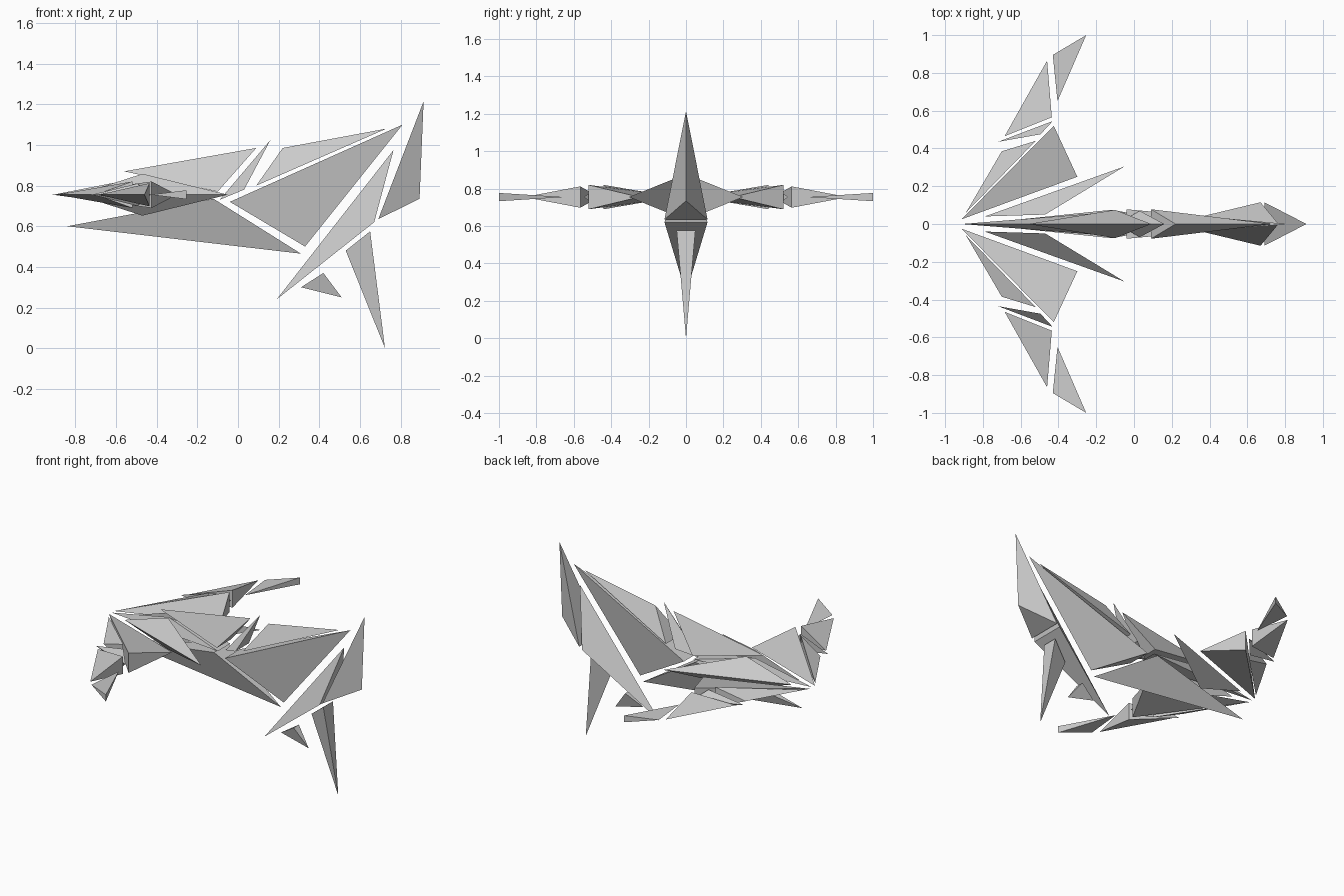
import bpy, bmesh

def shard(name, pts):
    """Flat-faced tetrahedral splinter"""
    me = bpy.data.meshes.new(name)
    bm = bmesh.new()
    v = [bm.verts.new(p) for p in pts]
    for tri in ((0, 1, 2), (0, 3, 1), (0, 2, 3), (1, 3, 2)):
        bm.faces.new([v[i] for i in tri])
    bmesh.ops.recalc_face_normals(bm, faces=bm.faces)
    bm.to_mesh(me)
    bm.free()
    ob = bpy.data.objects.new(name, me)
    bpy.context.collection.objects.link(ob)
    return ob

# Body shards: two ridge points (x, z) on the centre plane, then a wide edge (x, z, half width)
body = {
    "belly":        ((-0.84, 0.60), (0.31, 0.465), (-0.12, 0.735, 0.075)),
    "head_spine":   ((-0.91, 0.755), (-0.50, 0.835), (-0.10, 0.745, 0.065)),
    "back_front":   ((-0.56, 0.87), (0.09, 0.985), (-0.10, 0.77, 0.075)),
    "back_sliver":  ((-0.09, 0.73), (0.16, 1.025), (0.03, 0.78, 0.07)),
    "back_rear":    ((0.22, 0.985), (0.73, 1.08), (0.09, 0.80, 0.078)),
    "flank":        ((0.81, 1.10), (0.33, 0.50), (-0.04, 0.72, 0.078)),
    "tail_root":    ((0.19, 0.24), (0.765, 0.975), (0.67, 0.62, 0.115)),
    "tail_upper":   ((0.913, 1.215), (0.893, 0.735), (0.69, 0.635, 0.115)),
    "tail_lower":   ((0.53, 0.48), (0.723, 0.0), (0.65, 0.575, 0.05)),
    "small_fin":    ((0.31, 0.30), (0.51, 0.25), (0.42, 0.37, 0.027)),
}
for name, (a, b, w) in body.items():
    shard(name, [(a[0], 0, a[1]), (b[0], 0, b[1]),
                 (w[0], -w[2], w[1]), (w[0], w[2], w[1])])

# Wing shards: two thin points (x, y), then a vertical edge (x, y, half height)
MID = 0.755
wings = {
    "fin_inner":    ((-0.79, 0.04), (-0.05, 0.305), (-0.47, 0.05, 0.103)),
    "wing_root":    ((-0.913, 0.025), (-0.30, 0.25), (-0.425, 0.52, 0.065)),
    "wing_front":   ((-0.89, 0.06), (-0.70, 0.385), (-0.52, 0.44, 0.065)),
    "wing_sliver":  ((-0.72, 0.435), (-0.43, 0.545), (-0.495, 0.475, 0.055)),
    "wing_outer":   ((-0.685, 0.465), (-0.46, 0.865), (-0.435, 0.565, 0.057)),
    "wing_tip":     ((-0.43, 0.895), (-0.405, 0.65), (-0.253, 1.0, 0.022)),
}
for side, s in (("left", 1), ("right", -1)):
    for name, (a, b, w) in wings.items():
        shard(f"{name}_{side}", [(a[0], s * a[1], MID), (b[0], s * b[1], MID),
                                 (w[0], s * w[1], MID - w[2]), (w[0], s * w[1], MID + w[2])])
